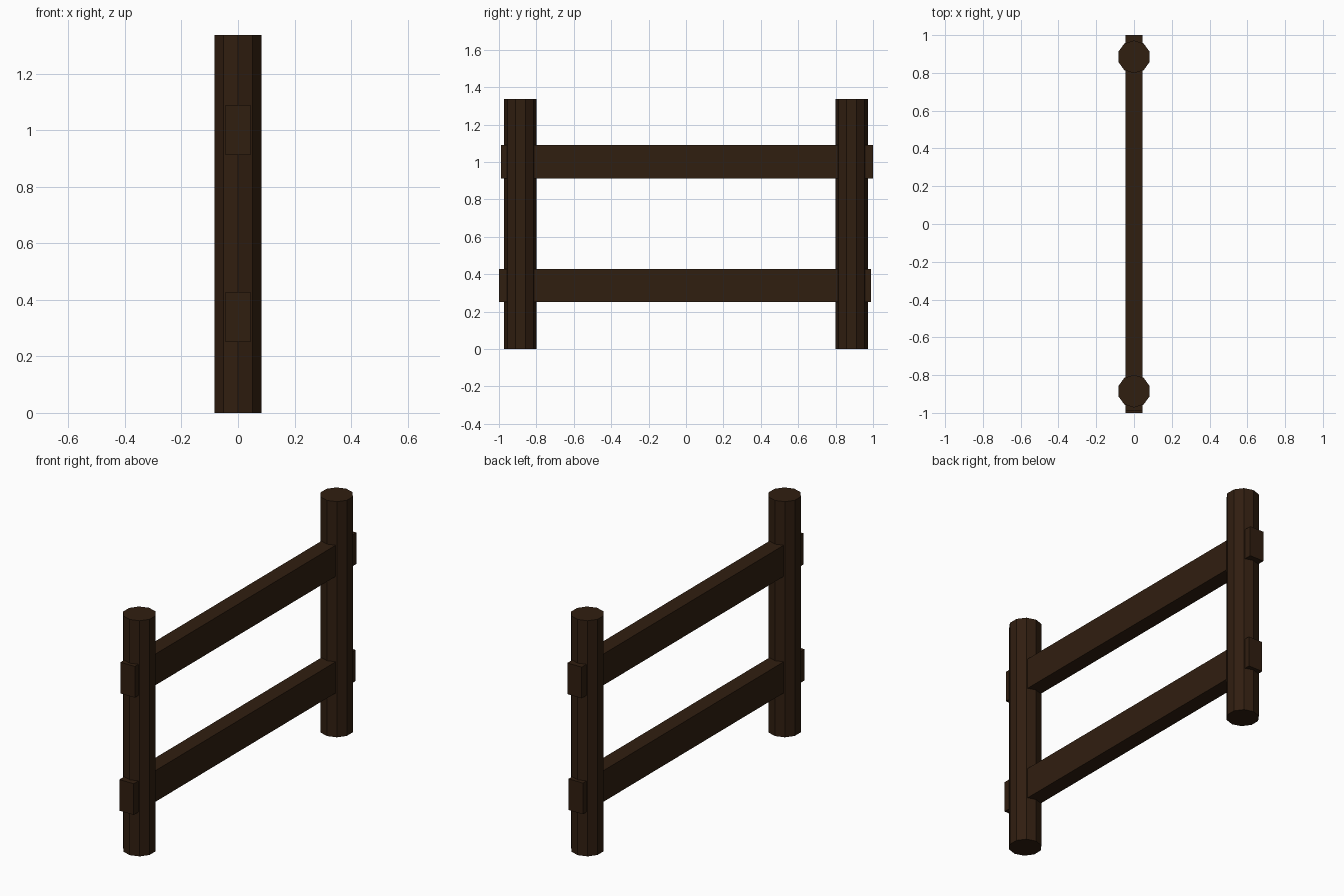
import bpy
import math

if "Cube" in bpy.data.objects:
    bpy.data.objects.remove(bpy.data.objects["Cube"])

wood = bpy.data.materials.new("dark_wood")
wood.diffuse_color = (0.03, 0.013, 0.005, 1)
wood.use_nodes = True
wood.node_tree.nodes["Principled BSDF"].inputs["Base Color"].default_value = wood.diffuse_color


def finish(name):
    ob = bpy.context.object
    ob.name = name
    ob.data.materials.append(wood)
    return ob


def post(name, y, height=1.338, radius=0.087):
    # ten-sided upright with a corner pointing along y
    bpy.ops.mesh.primitive_cylinder_add(
        vertices=10, radius=radius, depth=height, location=(0, y, height / 2))
    finish(name)


def rail(name, y0, y1, z0, z1, width=0.09):
    # plank passing through both posts
    bpy.ops.mesh.primitive_cube_add(
        size=1, location=(0, (y0 + y1) / 2, (z0 + z1) / 2))
    ob = finish(name)
    ob.scale = (width, y1 - y0, z1 - z0)
    bpy.ops.object.transform_apply(location=False, rotation=False, scale=True)


# Posts
post("front_post", -0.885)
post("back_post", 0.885)

# Rails, slightly staggered lengthwise
rail("upper_rail", -0.99, 1.0, 0.913, 1.09)
rail("lower_rail", -1.0, 0.99, 0.251, 0.428)
